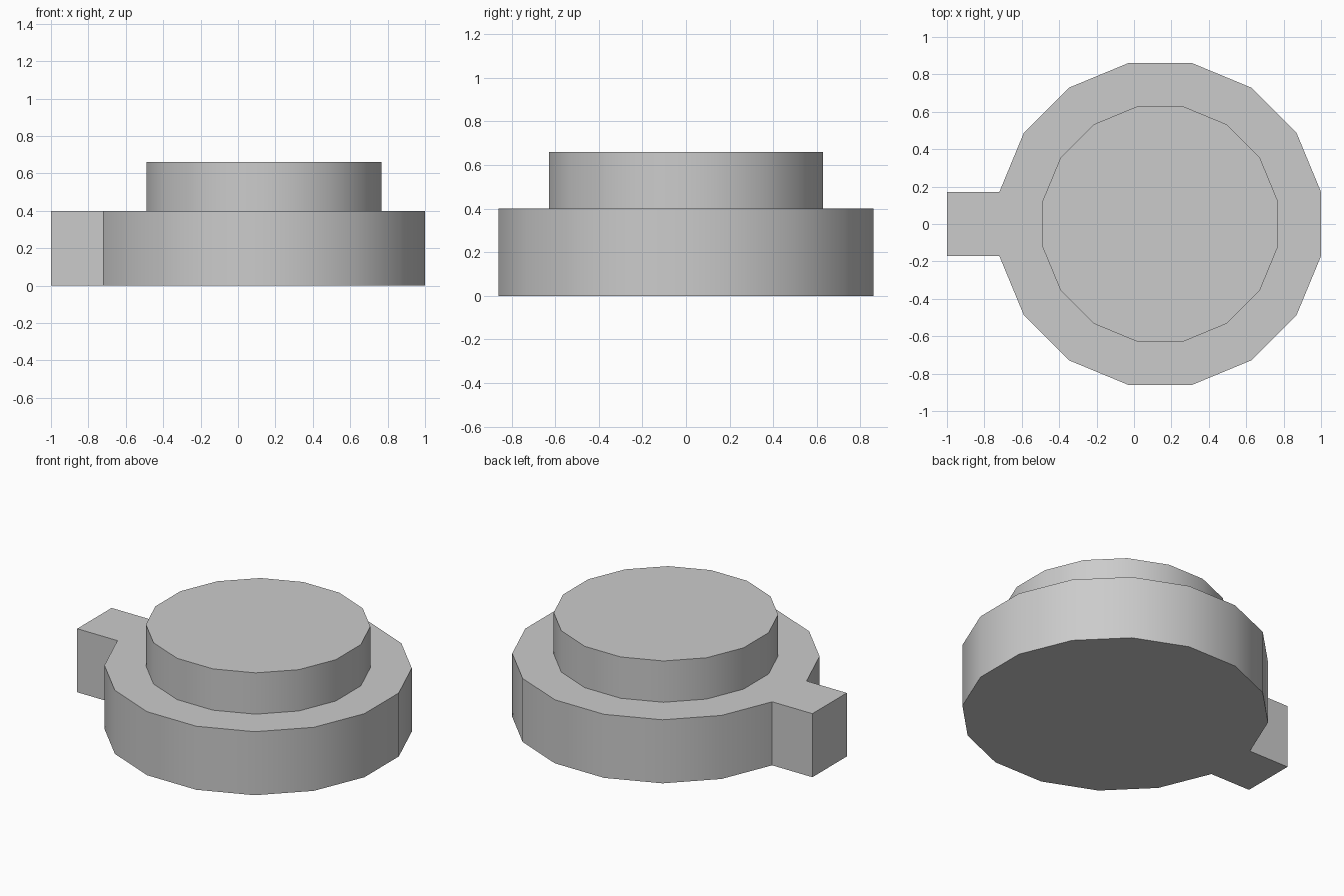
import bpy
import bmesh
from math import cos, sin, pi

SIDES = 16
CENTRE_X = 0.14

if "Cube" in bpy.data.objects:
    bpy.data.objects.remove(bpy.data.objects["Cube"], do_unlink=True)

grey = bpy.data.materials.new("plain grey")
grey.use_nodes = True
grey.diffuse_color = (0.6, 0.6, 0.6, 1)
grey.node_tree.nodes["Principled BSDF"].inputs["Base Color"].default_value = (0.6, 0.6, 0.6, 1)


def ring(apothem):
    """Regular outline with flats facing the axes, from -x flat round to -x flat."""
    radius = apothem / cos(pi / SIDES)
    angles = [-pi + (i + 0.5) * 2 * pi / SIDES for i in range(SIDES)]
    return [(CENTRE_X + radius * cos(a), radius * sin(a)) for a in angles]


def prism(name, outline, bottom, top):
    """Extrude an outline upward into a closed solid."""
    bm = bmesh.new()
    base = bm.faces.new([bm.verts.new((x, y, bottom)) for x, y in outline])
    out = bmesh.ops.extrude_face_region(bm, geom=[base], use_keep_orig=True)
    verts = [v for v in out["geom"] if isinstance(v, bmesh.types.BMVert)]
    bmesh.ops.translate(bm, verts=verts, vec=(0, 0, top - bottom))
    bmesh.ops.recalc_face_normals(bm, faces=bm.faces)
    mesh = bpy.data.meshes.new(name)
    bm.to_mesh(mesh)
    bm.free()
    mesh.materials.append(grey)
    obj = bpy.data.objects.new(name, mesh)
    bpy.context.collection.objects.link(obj)
    bpy.ops.object.select_all(action="DESELECT")
    obj.select_set(True)
    bpy.context.view_layer.objects.active = obj
    bpy.ops.object.shade_smooth_by_angle(angle=pi / 6)


# Wide base whose -x flat is drawn out into a square tab
base = ring(0.86)
tab = [(-1, base[-1][1]), (-1, base[0][1])]
prism("base_with_tab", base + tab, 0, 0.4)

# Narrower raised disc on top
prism("raised_disc", ring(0.628), 0.4, 0.66)
